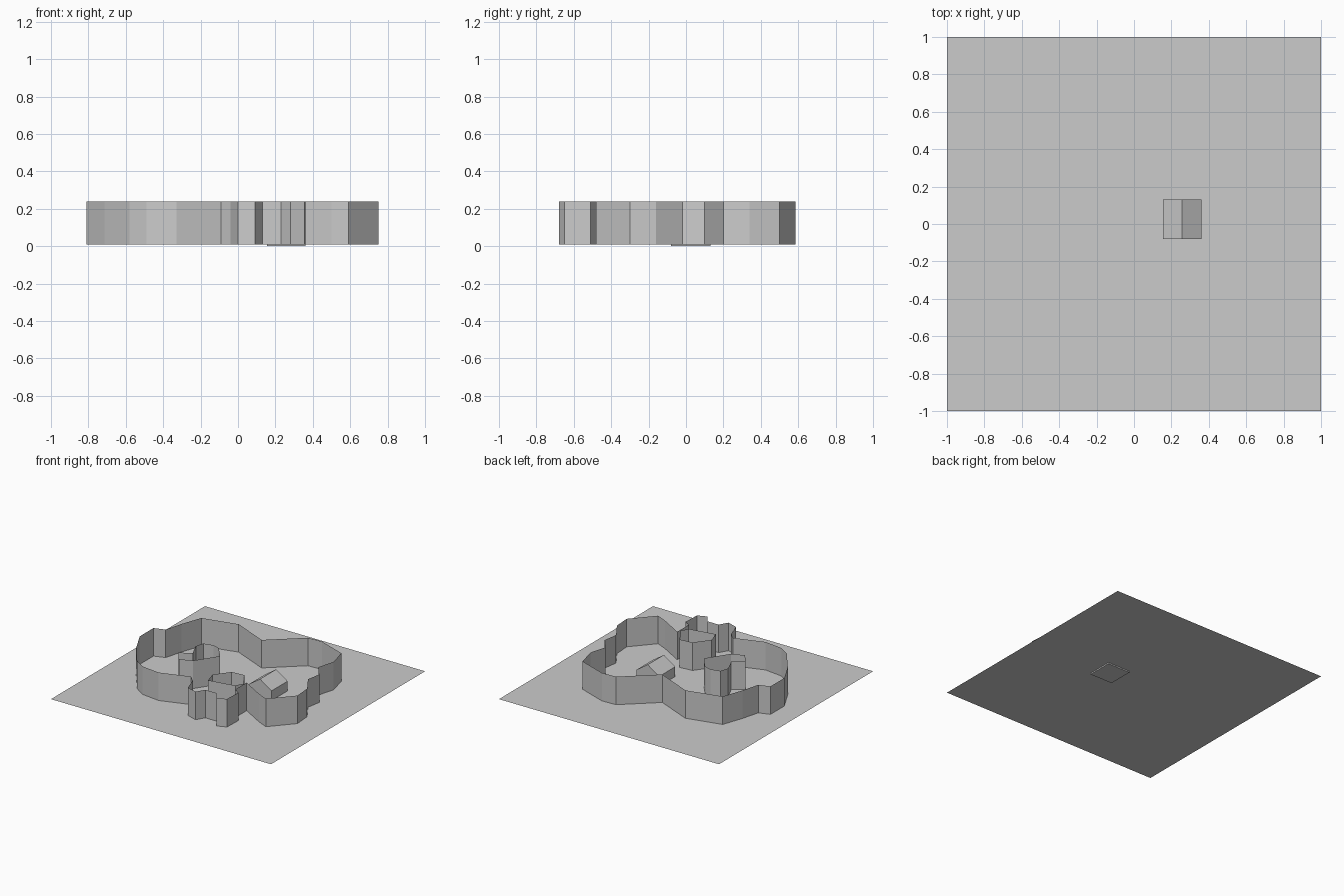
import bpy, bmesh

cube = bpy.data.objects.get("Cube")
if cube:
    bpy.data.objects.remove(cube, do_unlink=True)

GROUND, TOP = 0.01, 0.24

grey = bpy.data.materials.new("plain_grey")
grey.use_nodes = True
colour = (0.6, 0.6, 0.6, 1)
grey.diffuse_color = colour
grey.node_tree.nodes["Principled BSDF"].inputs["Base Color"].default_value = colour


def finish(name, bm):
    """Turn a bmesh into a named, flat shaded object."""
    mesh = bpy.data.meshes.new(name)
    bm.normal_update()
    bm.to_mesh(mesh)
    bm.free()
    mesh.materials.append(grey)
    obj = bpy.data.objects.new(name, mesh)
    bpy.context.collection.objects.link(obj)
    return obj


def wall(name, outline):
    """Raise a thin upright wall along a closed outline."""
    bm = bmesh.new()
    low = [bm.verts.new((x, y, GROUND)) for x, y in outline]
    high = [bm.verts.new((x, y, TOP)) for x, y in outline]
    for i in range(len(outline)):
        j = (i + 1) % len(outline)
        bm.faces.new((low[i], low[j], high[j], high[i]))
    return finish(name, bm)


# Flat ground sheet
bm = bmesh.new()
bmesh.ops.create_grid(bm, x_segments=1, y_segments=1, size=1)
bmesh.ops.translate(bm, verts=bm.verts, vec=(0, 0, GROUND))
finish("ground_sheet", bm)

# Outer wall, anticlockwise from the front left
wall("outer_wall", [
    (-.58, -.48), (-.49, -.54), (-.33, -.56), (-.09, -.48), (-.04, -.53),
    (0, -.65), (.09, -.68), (.13, -.61), (.23, -.61), (.28, -.68),
    (.355, -.65), (.36, -.51), (.31, -.48), (.31, -.33), (.50, -.44),
    (.59, -.48), (.75, -.30), (.74, -.16), (.65, -.02), (.67, .10),
    (.59, .20), (.63, .34), (.59, .50), (.355, .585), (.23, .58),
    (-.03, .35), (-.33, .48), (-.62, .41), (-.68, .24), (-.72, .09),
    (-.81, .06), (-.81, -.12), (-.715, -.30),
])

# Two small walled islands inside
wall("front_island_wall", [
    (.05, -.46), (.27, -.42), (.30, -.36), (.22, -.23),
    (.11, -.24), (.02, -.36),
])
wall("left_island_wall", [
    (-.34, -.28), (-.24, -.24), (-.12, -.06), (-.21, .05), (-.27, .07),
    (-.35, .05), (-.37, -.02), (-.32, -.13), (-.41, -.19),
])

# Little gabled house: pentagon profile extruded front to back
X, HALF, FRONT, DEPTH = .257, .103, -.08, .21
bm = bmesh.new()
profile = [(-HALF, 0), (HALF, 0), (HALF, .09), (0, .16), (-HALF, .09)]
gable = bm.faces.new([bm.verts.new((X + x, FRONT, z)) for x, z in profile])
result = bmesh.ops.extrude_face_region(bm, geom=[gable], use_keep_orig=True)
back = [v for v in result["geom"] if isinstance(v, bmesh.types.BMVert)]
bmesh.ops.translate(bm, verts=back, vec=(0, DEPTH, 0))
bmesh.ops.recalc_face_normals(bm, faces=bm.faces)
finish("house", bm)
